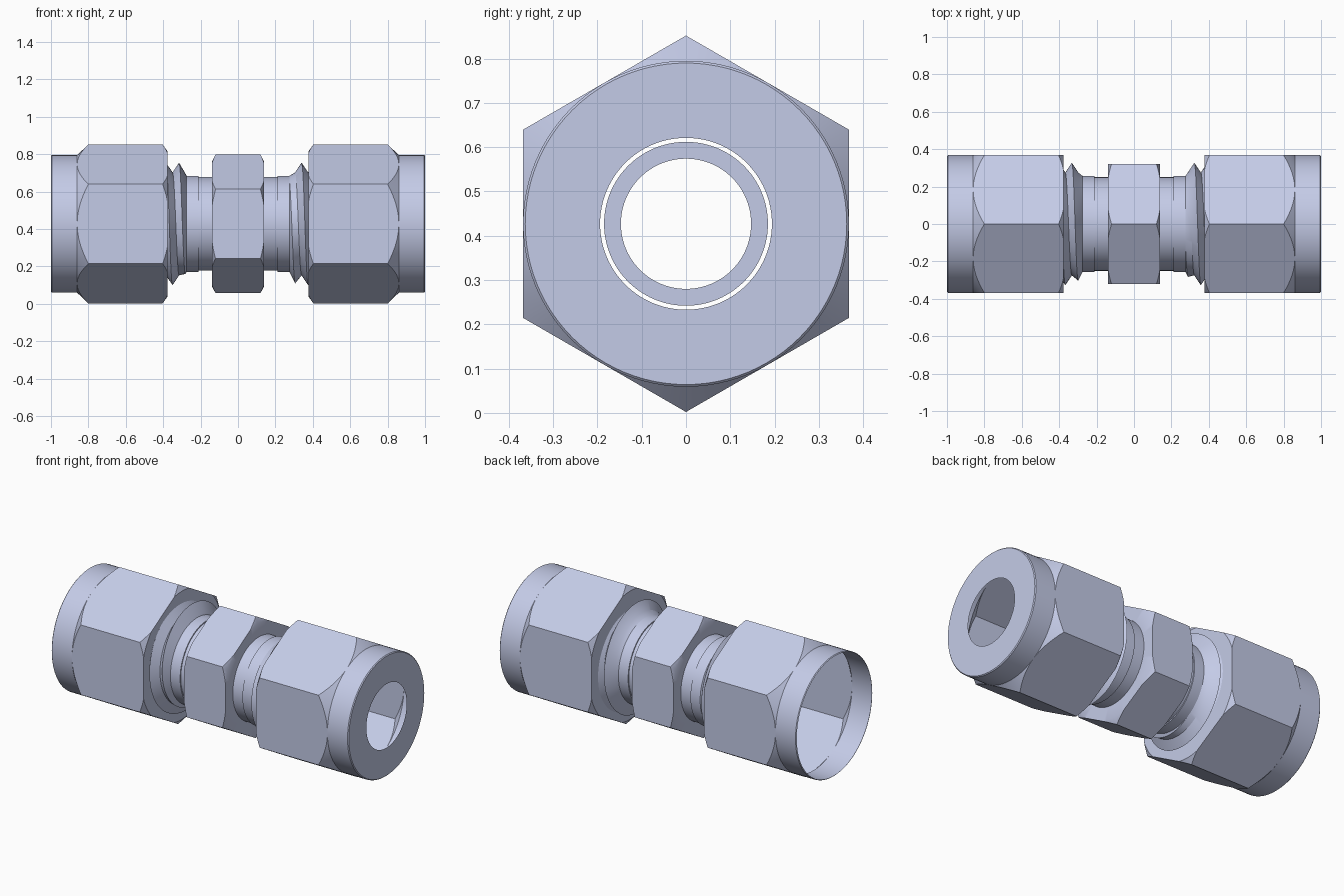
import bpy
import bmesh
from math import sin, cos, pi, radians

if "Cube" in bpy.data.objects:
    bpy.data.objects.remove(bpy.data.objects["Cube"])

SEGS = 96
AXIS_Z = 0.427
TURN = 2 * pi

steel = bpy.data.materials.new("pale_blue_steel")
steel.use_nodes = True
COLOUR = (0.591, 0.638, 0.855, 1)
steel.diffuse_color = COLOUR
steel.node_tree.nodes["Principled BSDF"].inputs["Base Color"].default_value = COLOUR


def sweep(name, column):
    """Skin a surface round the x axis; column(angle) gives (x, radius) points."""
    bm = bmesh.new()
    cols = []
    for i in range(SEGS + 1):
        a = TURN * i / SEGS
        cols.append([bm.verts.new((x, r * cos(a), AXIS_Z + r * sin(a)))
                     for x, r in column(a)])
    for c, d in zip(cols, cols[1:]):
        for j in range(len(c) - 1):
            bm.faces.new((c[j], c[j + 1], d[j + 1], d[j]))
    bmesh.ops.remove_doubles(bm, verts=bm.verts, dist=0.00005)
    bmesh.ops.recalc_face_normals(bm, faces=bm.faces)
    mesh = bpy.data.meshes.new(name)
    bm.to_mesh(mesh)
    bm.free()
    mesh.materials.append(steel)
    obj = bpy.data.objects.new(name, mesh)
    bpy.context.collection.objects.link(obj)
    bpy.ops.object.select_all(action='DESELECT')
    obj.select_set(True)
    bpy.context.view_layer.objects.active = obj
    bpy.ops.object.shade_smooth_by_angle(angle=radians(28))
    return obj


def hex_radius(a, apothem):
    """Radius of a hexagon with corners at the top and bottom."""
    return apothem / cos((a + pi / 6) % (pi / 3) - pi / 6)


def hex_column(a, apothem, start, end):
    """Hexagon side trimmed by a cone at each end: (x, cone radius, cone length)."""
    r = hex_radius(a, apothem)
    corner = apothem / cos(pi / 6)
    pts = []
    for (x, cone_r, length), sign in ((start, 1), (end, -1)):
        reach = max(0, (r - cone_r) / (corner - cone_r)) * length
        pair = [(x, min(r, cone_r)), (x + sign * reach, r)]
        pts += pair if sign > 0 else pair[::-1]
    return pts


# Central hexagon with both end faces
def centre_column(a):
    side = hex_column(a, 0.321, (-0.14, 0.333, 0.02), (0.14, 0.333, 0.02))
    return [(-0.14, 0.25)] + side + [(0.14, 0.25)]


sweep("centre_hexagon", centre_column)

# Bore with a shoulder towards each end
BORE = [(0.45, 0.185), (0.14, 0.185), (0.14, 0.147)]
sweep("bore", lambda a: BORE + [(-x, r) for x, r in reversed(BORE)])

PITCH, ROOT, CREST = 0.07, 0.275, 0.327


def thread_column(a, side, phase):
    """Sharp right-hand helical ridges with a tapered run-out at the neck."""
    lo, hi = sorted((side * 0.275, side * 0.39))
    pts = []
    for k in range(-18, 19):
        x = phase + PITCH * (k / 2 + (a - pi / 2) / TURN)
        x = min(max(x, lo), hi)
        u = ((x - phase) / PITCH - (a - pi / 2) / TURN) % 1
        r = ROOT + (CREST - ROOT) * abs(2 * u - 1)
        pts.append((x, min(r, 0.257 + 2 * (abs(x) - 0.275))))
    return pts


# Neck, thread and cap nut on each side
for side, word, phase in ((1, "left", 0.34), (-1, "right", -0.315)):
    neck = [(0.14, 0.25), (0.21, 0.25), (0.21, 0.257), (0.28, 0.257)]
    sweep(word + "_neck", lambda a: [(side * x, r) for x, r in neck])
    sweep(word + "_thread", lambda a: thread_column(a, side, phase))

    def nut_column(a):
        pts = [(0.378, 0.275)]
        pts += hex_column(a, 0.368, (0.378, 0.39, 0.025), (0.86, 0.368, 0.06))
        pts += [(0.995, 0.368), (1.0, 0.363)]
        # only the left nut has an end face round the hole
        if side > 0:
            pts.append((1.0, 0.194))
        return [(side * x, r) for x, r in pts]

    sweep(word + "_nut", nut_column)
